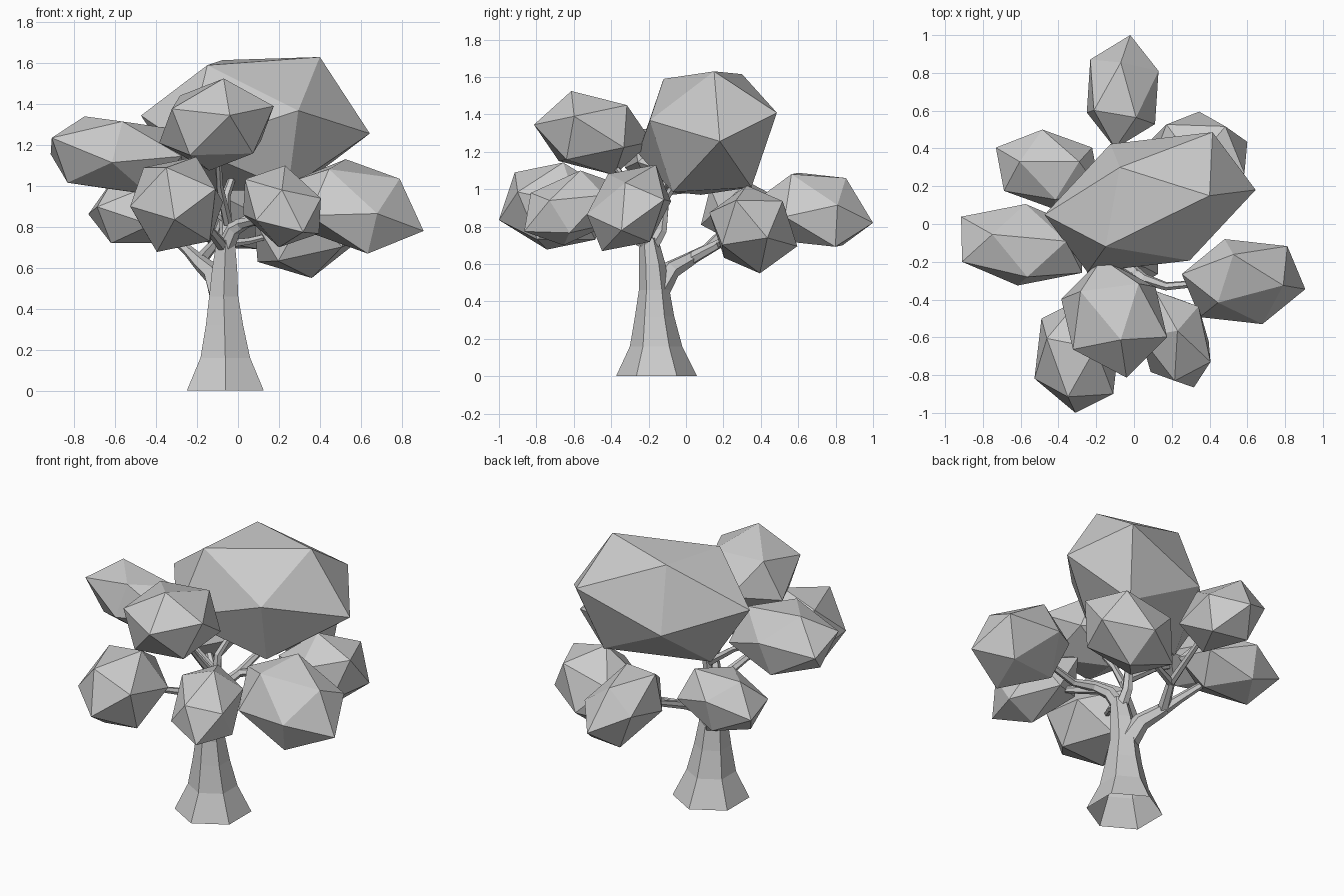
import bpy, bmesh, math
from mathutils import Vector

if "Cube" in bpy.data.objects:
    bpy.data.objects.remove(bpy.data.objects["Cube"])


def mesh_object(name, bm):
    bmesh.ops.recalc_face_normals(bm, faces=bm.faces)
    me = bpy.data.meshes.new(name)
    bm.to_mesh(me)
    bm.free()
    ob = bpy.data.objects.new(name, me)
    bpy.context.collection.objects.link(ob)


# Stretched icosahedron: centre plus three offsets spanning one of its faces
def leaf_clump(name, centre, a, b, c):
    a, b, c, o = Vector(a), Vector(b), Vector(c), Vector(centre)
    k = (math.sqrt(5) - 1) / 2
    axes = [a, b, c, k * (a + b) - c, k * (b + c) - a, k * (a + c) - b]
    bm = bmesh.new()
    for v in axes:
        bm.verts.new(o + v)
        bm.verts.new(o - v)
    bmesh.ops.convex_hull(bm, input=bm.verts)
    mesh_object(name, bm)


# Tapered six-sided limb along a path
def branch(name, points, r0, r1):
    cu = bpy.data.curves.new(name, 'CURVE')
    cu.dimensions = '3D'
    cu.bevel_depth = 1
    cu.bevel_resolution = 1
    sp = cu.splines.new('POLY')
    sp.points.add(len(points) - 1)
    for i, p in enumerate(points):
        sp.points[i].co = (*p, 1)
        sp.points[i].radius = r0 + (r1 - r0) * i / (len(points) - 1)
    sp.use_smooth = False
    ob = bpy.data.objects.new(name, cu)
    bpy.context.collection.objects.link(ob)


# Hexagonal flared trunk, open underneath: (x, y, z, radius) rings
bm = bmesh.new()
rings = []
for x, y, z, r in [(-.062, -.157, 0, .217), (-.062, -.16, .16, .14),
                   (-.066, -.168, .32, .105), (-.07, -.17, .46, .082),
                   (-.065, -.18, .60, .07), (-.06, -.2, .74, .05)]:
    rings.append([bm.verts.new((x + r * math.cos(math.radians(30 + 60 * i)),
                                y + r * math.sin(math.radians(30 + 60 * i)), z))
                  for i in range(6)])
for lo, hi in zip(rings, rings[1:]):
    for i in range(6):
        j = (i + 1) % 6
        bm.faces.new((lo[i], lo[j], hi[j], hi[i]))
bm.faces.new(rings[-1])
mesh_object("trunk", bm)

# Branches
branch("branch_back", [(-.08, -.15, .46), (-.12, -.08, .57), (-.18, .01, .62),
                       (-.24, .11, .68), (-.4, .25, .83)], .065, .015)
branch("branch_back_far", [(-.19, .03, .63), (-.12, .18, .71), (-.07, .55, .86)], .035, .015)
branch("branch_back_right", [(-.12, .18, .71), (.05, .25, .73), (.25, .32, .78)], .025, .012)
branch("branch_front_left", [(-.07, -.21, .7), (-.15, -.38, .8), (-.28, -.6, .88)], .03, .012)
branch("branch_upright", [(-.06, -.19, .68), (-.06, -.13, .78), (-.06, -.11, .95),
                          (0, 0, 1.12)], .04, .015)
branch("branch_right", [(-.06, -.2, .7), (-.02, -.24, .79), (.05, -.29, .83),
                        (.17, -.33, .83), (.5, -.3, .9)], .045, .015)
branch("branch_front_right", [(.0, -.25, .81), (.12, -.42, .84), (.2, -.58, .9)], .03, .012)
branch("branch_left", [(-.06, -.13, .84), (-.25, -.12, .98), (-.52, -.11, 1.12)], .025, .012)
branch("branch_front_high", [(-.05, -.15, .82), (-.09, -.28, 1.0), (-.1, -.46, 1.22)], .025, .012)

# Foliage clumps
leaf_clump("foliage_crown", (.085, .115, 1.3), (.315, .035, .33), (-.16, .185, .315), (-.235, -.235, .29))
leaf_clump("foliage_front_high", (-.105, -.498, 1.3), (.035, -.115, .225), (.28, -.1, .09), (.065, -.315, .045))
leaf_clump("foliage_left", (-.595, -.11, 1.15), (-.155, .055, .19), (-.315, -.09, .085), (.03, -.17, .165))
leaf_clump("foliage_front_left", (-.3, -.7, .91), (-.05, -.215, .18), (-.01, -.3, -.075), (.19, -.2, .075))
leaf_clump("foliage_front_right", (.215, -.61, .9), (.015, .045, .2), (0, -.22, .08), (.19, -.12, .04))
leaf_clump("foliage_right", (.58, -.305, .9), (.1, -.225, -.035), (.21, -.02, .135), (.327, -.04, -.12))
leaf_clump("foliage_back", (-.06, .7, .89), (.04, .3, -.07), (.19, .11, .025), (-.01, .155, .17))
leaf_clump("foliage_back_left", (-.455, .29, .88), (-.15, .04, .16), (.165, .04, .16), (-.03, .21, .07))
leaf_clump("foliage_back_right", (.34, .36, .785), (.26, .075, -.045), (.02, .035, -.235), (.005, .235, -.09))
